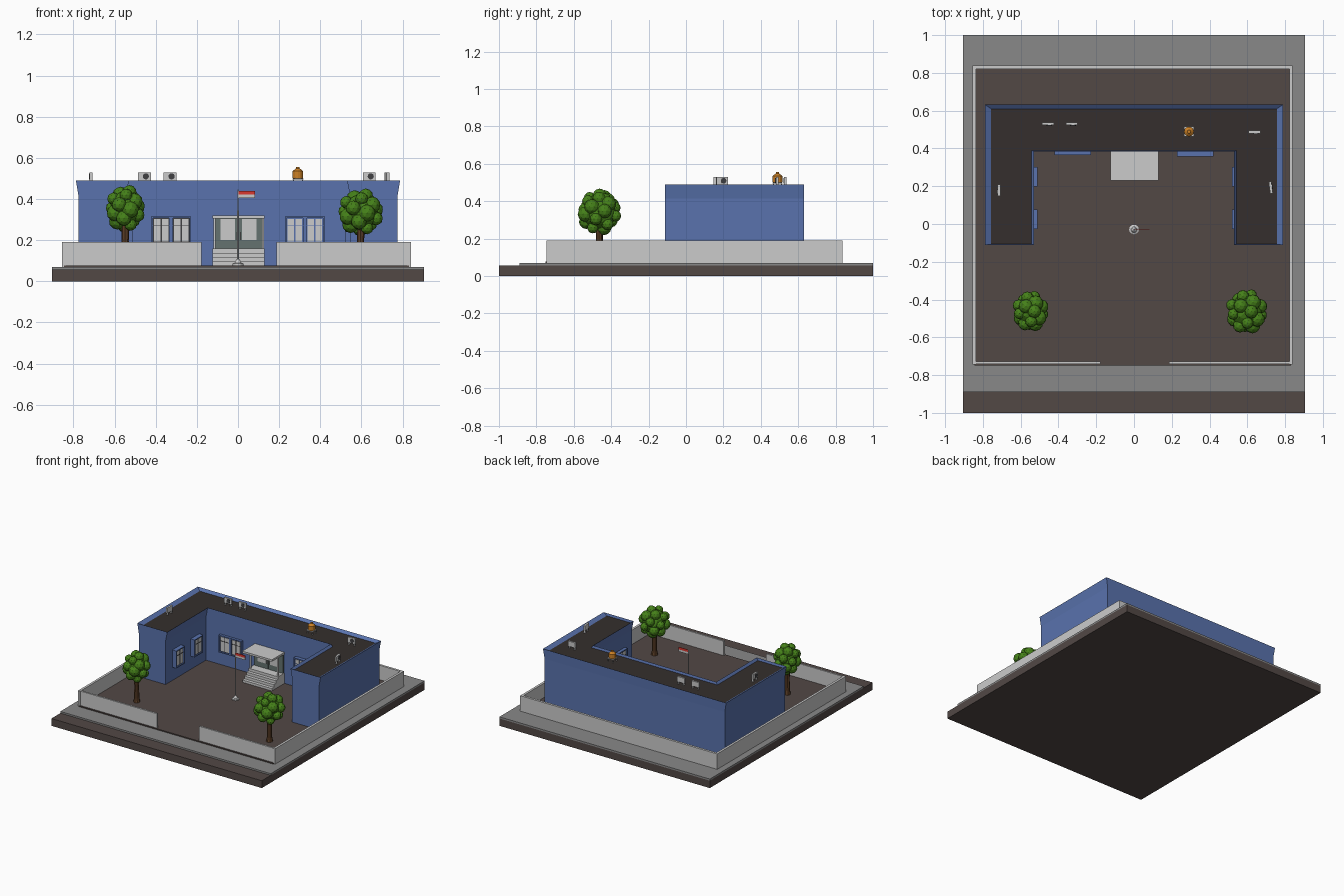
import bpy, bmesh, math
from mathutils import Vector, Matrix

if "Cube" in bpy.data.objects:
    bpy.data.objects.remove(bpy.data.objects["Cube"])


def mat(name, r, g, b):
    m = bpy.data.materials.new(name)
    m.diffuse_color = (r, g, b, 1)
    m.use_nodes = True
    m.node_tree.nodes["Principled BSDF"].inputs["Base Color"].default_value = m.diffuse_color
    return m


BLUE = mat("blue_paint", 0.10, 0.17, 0.42)
EARTH = mat("brown_paving", 0.085, 0.065, 0.06)
ROOF = mat("dark_roof", 0.035, 0.028, 0.026)
PAVE = mat("pavement", 0.25, 0.25, 0.25)
DARK = mat("dark_trim", 0.05, 0.05, 0.055)
GREEN = mat("door_green", 0.13, 0.17, 0.16)
RED = mat("flag_red", 0.7, 0.04, 0.03)
WHITE = mat("flag_white", 0.85, 0.85, 0.85)
ORANGE = mat("tank_orange", 0.6, 0.22, 0.02)
BARK = mat("bark", 0.11, 0.05, 0.02)
LEAF = mat("leaves", 0.06, 0.22, 0.01)


def finish(name, bm, m=None):
    bmesh.ops.recalc_face_normals(bm, faces=bm.faces)
    me = bpy.data.meshes.new(name)
    bm.to_mesh(me)
    bm.free()
    ob = bpy.data.objects.new(name, me)
    bpy.context.collection.objects.link(ob)
    if m:
        me.materials.append(m)
    return ob


def boxes(name, spans, m=None):
    """One object from boxes given as (x0, x1, y0, y1, z0, z1)."""
    bm = bmesh.new()
    for x0, x1, y0, y1, z0, z1 in spans:
        bmesh.ops.create_cube(bm, size=1, matrix=Matrix.Translation(((x0 + x1) / 2, (y0 + y1) / 2, (z0 + z1) / 2))
                              @ Matrix.Diagonal((x1 - x0, y1 - y0, z1 - z0, 1)))
    return finish(name, bm, m)


def lathe(name, profile, x, y, sides, m=None):
    """Capped solid of revolution from (radius, z) points."""
    bm = bmesh.new()
    rings = [[bm.verts.new((x + r * math.cos(math.tau * i / sides), y + r * math.sin(math.tau * i / sides), z))
              for i in range(sides)] for r, z in profile]
    for a, b in zip(rings, rings[1:]):
        for i in range(sides):
            j = (i + 1) % sides
            bm.faces.new((a[i], a[j], b[j], b[i]))
    bm.faces.new(rings[0])
    bm.faces.new(rings[-1])
    return finish(name, bm, m)


def place(obs, x, y, z, angle):
    for o in obs:
        o.matrix_world = Matrix.Translation((x, y, z)) @ Matrix.Rotation(angle, 4, 'Z')


# ground layers
boxes("ground_base", [(-.905, .905, -1, 1, 0, .057)], EARTH)
boxes("sidewalk", [(-.905, .905, -.89, 1, .057, .07)], PAVE)
boxes("courtyard", [(-.845, .83, -.75, .83, .07, .078)], EARTH)

# boundary wall with the gate gap in front
T = .018
boxes("boundary_wall", [
    (-.855, -.855 + T, -.745, .838, .07, .19), (.84 - T, .84, -.745, .838, .07, .19),
    (-.855, .84, .838 - T, .838, .07, .19),
    (-.855, -.178, -.742, -.728, .07, .19), (.186, .84, -.742, -.728, .07, .19)])


# U-shaped building: flared parapet sloping in to the roof
def u_ring(bm, xo, xi, yb, ym, yf, z):
    pts = [(-xo, yf), (-xi, yf), (-xi, ym), (xi, ym), (xi, yf), (xo, yf), (xo, yb), (-xo, yb)]
    return [bm.verts.new((x, y, z)) for x, y in pts]


BODY, ROOF_EDGE = (.775, .545, .63, .385, -.112), (.757, .543, .61, .39, -.107, .472)
bm = bmesh.new()
rings = [u_ring(bm, *BODY, .075), u_ring(bm, *BODY, .415),
         u_ring(bm, .788, .53, .632, .385, -.112, .49), u_ring(bm, *ROOF_EDGE)]
for a, b in zip(rings, rings[1:]):
    for i in range(8):
        j = (i + 1) % 8
        bm.faces.new((a[i], a[j], b[j], b[i]))
finish("building_walls", bm, BLUE)
bm = bmesh.new()
bm.faces.new(u_ring(bm, *ROOF_EDGE))
finish("flat_roof", bm, ROOF)


# windows: built facing -y with the wall at y = 0, then placed
def window(name, x, y, angle, width, leaves, depth, trim):
    h, z0, z1 = width / 2, .18, .315
    frame = [(-h, h, -depth, .004, z1 - .008, z1), (-h, h, -depth, .004, z0, z0 + .008)]
    casing, glass, bars = [], [], []
    lw = width / leaves
    d = depth - .006
    for i in range(leaves + 1):
        c = min(max(-h + i * lw, -h + .004), h - .004)
        e = .01 if 0 < i < leaves else .004
        frame.append((c - e, c + e, -depth, .004, z0, z1))
    for i in range(leaves):
        a, b = -h + i * lw + .009, -h + (i + 1) * lw - .009
        c = (a + b) / 2
        casing.append((a - .002, b + .002, -d + .003, .003, z0 + .008, z1 - .008))
        for p, q in ((a + .004, c - .004), (c + .004, b - .004)):
            glass.append((p, q, -d, 0, z0 + .013, z1 - .013))
        bars.append((a, b, -d - .002, 0, z1 - .047, z1 - .043))
    place([boxes(name + "_frame", frame, BLUE), boxes(name + "_casing", casing, trim),
           boxes(name + "_glass", glass), boxes(name + "_bars", bars, trim)], x, y, 0, angle)


window("left_front_window", -.325, .385, 0, .194, 2, .02, DARK)
window("right_front_window", .325, .385, 0, .194, 2, .028, BLUE)
for n, y in enumerate((.025, .25)):
    window(f"left_wing_window_{n}", -.545, y, math.pi / 2, .105, 1, .034, DARK)
    window(f"right_wing_window_{n}", .545, y, -math.pi / 2, .105, 1, .025, DARK)

# entrance: canopy, posts, steps, double door
boxes("entrance_canopy", [(-.124, .13, .23, .39, .305, .32)])
boxes("canopy_posts", [(x - .005, x + .005, .315, .325, .15, .306) for x in (-.115, .121)])
boxes("entrance_steps", [(-.124, .13, .23 + i * .025, .386, .075 + i * .021, .096 + i * .021) for i in range(4)])
boxes("door_panels", [(-.12, .001, .37, .388, .158, .306), (.005, .126, .37, .388, .158, .306)], GREEN)
boxes("door_glass", [(-.086, -.015, .365, .38, .2, .303), (.02, .09, .365, .38, .2, .303)])
boxes("door_handles", [(-.008, -.004, .36, .372, .2, .24), (.01, .014, .36, .372, .2, .24)])


# rooftop air conditioners: thin cases with a round fan grille
def air_conditioner(name, x, y, angle):
    case = boxes(name + "_case", [(-.031, .031, -.007, .007, 0, .04)])
    feet = boxes(name + "_feet", [(s * .022 - .004, s * .022 + .004, -.007, .007, -.02, .001) for s in (-1, 1)])
    bm = bmesh.new()
    bmesh.ops.create_cone(bm, cap_ends=True, segments=16, radius1=.015, radius2=.015, depth=.004,
                          matrix=Matrix.Translation((.007, -.008, .02)) @ Matrix.Rotation(math.pi / 2, 4, 'X'))
    place([case, feet, finish(name + "_fan", bm, DARK)], x, y, .49, angle)


for n, (x, y, deg) in enumerate([(-.455, .53, 0), (-.33, .53, 0), (.638, .487, 0),
                                 (-.715, .178, -90), (.724, .193, 98)]):
    air_conditioner(f"air_conditioner_{n}", x, y, math.radians(deg))

# water tank on a small stand
boxes("tank_stand", [(.265, .318, .463, .515, .494, .5)] + [
    (x - .003, x + .003, y - .003, y + .003, .47, .495) for x in (.27, .313) for y in (.468, .51)])
lathe("water_tank", [(.024, .5), (.026, .503), (.026, .535), (.009, .549), (.009, .556)], .291, .489, 12, ORANGE)

# flagpole
lathe("flagpole", [(.026, .076), (.026, .086), (.016, .09), (.01, .104), (.004, .108), (.0035, .44), (.001, .446)],
      0, -.03, 12)
boxes("flag_red_half", [(.003, .082, -.032, -.028, .422, .44)], RED)
boxes("flag_white_half", [(.003, .082, -.032, -.028, .405, .422)], WHITE)


# trees: tapered trunk and a cluster of leafy balls
def tree(name, x, y, rx, ry, zc, rz):
    lathe(name + "_trunk", [(.025, .076), (.019, .11), (.017, .2), (.022, .3)], x, y, 8, BARK)
    bm = bmesh.new()
    bmesh.ops.create_icosphere(bm, subdivisions=2, radius=1,
                               matrix=Matrix.Translation((x, y, zc)) @ Matrix.Diagonal((rx * .75, ry * .75, rz * .75, 1)))
    count = 20
    for i in range(count):
        u = 1 - 2 * (i + .5) / count
        s, a = math.sqrt(1 - u * u), i * 2.39996
        r = .036 + .006 * math.sin(i * 2.7)
        c = Vector((x + (rx - r) * s * math.cos(a), y + (ry - r) * s * math.sin(a), zc + (rz - r) * u))
        bmesh.ops.create_icosphere(bm, subdivisions=2, radius=r, matrix=Matrix.Translation(c))
    finish(name + "_leaves", bm, LEAF)


tree("left_tree", -.548, -.462, .1, .112, .352, .12)
tree("right_tree", .596, -.464, .115, .123, .335, .12)
